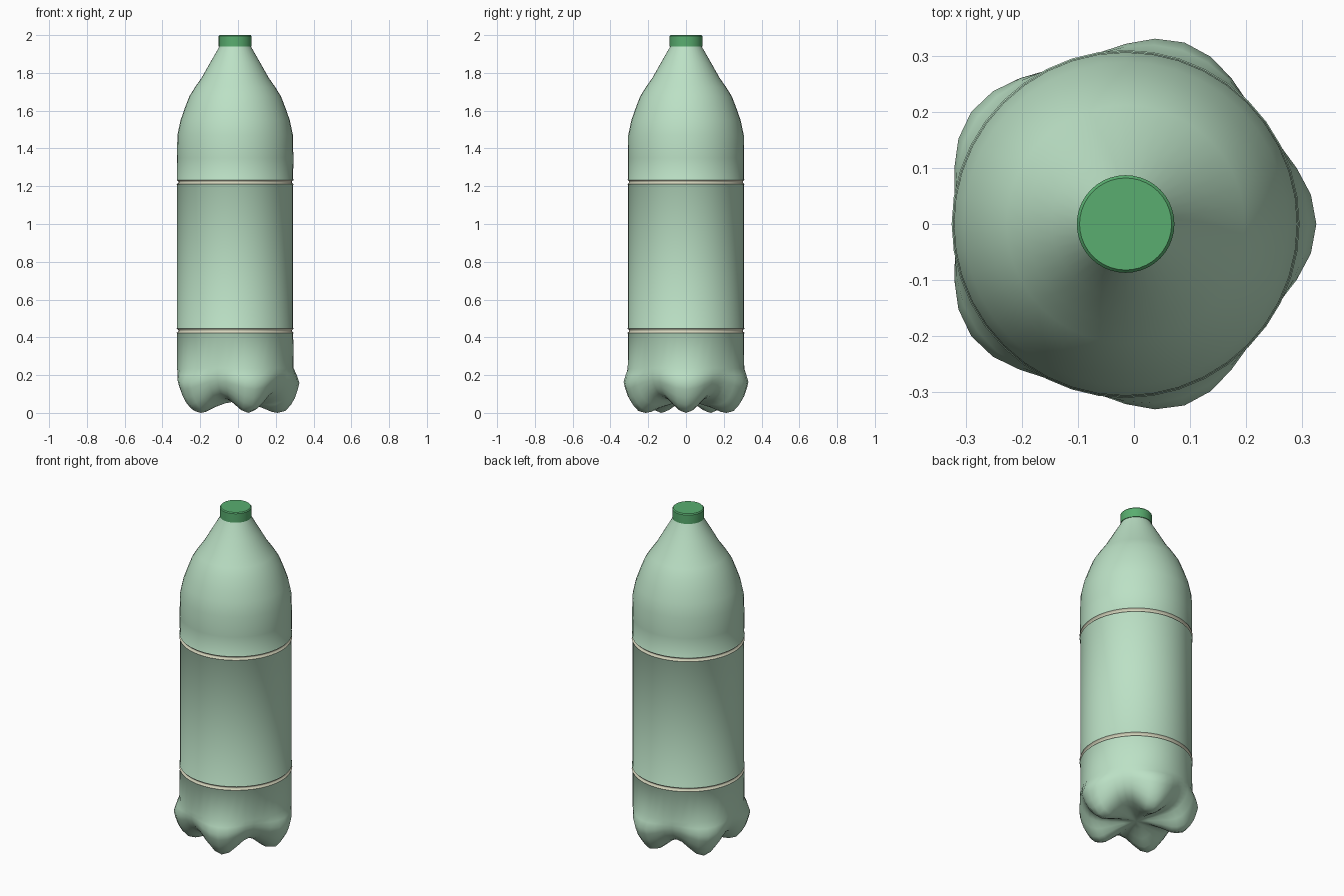
import bpy, bmesh
from math import pi, cos, sin, radians

if "Cube" in bpy.data.objects:
    bpy.data.objects.remove(bpy.data.objects["Cube"])

CX = -0.015   # bottle axis (one foot sticks out towards +x)
SEG = 40


def mat(name, c):
    m = bpy.data.materials.new(name)
    m.diffuse_color = (*c, 1)
    m.use_nodes = True
    m.node_tree.nodes["Principled BSDF"].inputs["Base Color"].default_value = m.diffuse_color
    return m


green = mat("pale_green", (0.50, 0.75, 0.56))
dark = mat("cap_green", (0.10, 0.42, 0.16))
cream = mat("cream", (0.66, 0.66, 0.50))


def lathe(name, rows, mats, tint=lambda z: 0, angle=35):
    """Rows of (lobe_r, lobe_z, valley_r, valley_z), blended five times round."""
    bm = bmesh.new()
    rings = []
    for lr, lz, vr, vz in rows:
        if lr == 0:
            rings.append([bm.verts.new((CX, 0, lz))] * SEG)
            continue
        ring = []
        for i in range(SEG):
            a = 2 * pi * i / SEG
            w = 0.5 + 0.5 * cos(5 * a)
            r, z = vr + (lr - vr) * w, vz + (lz - vz) * w
            ring.append(bm.verts.new((CX + r * cos(a), r * sin(a), z)))
        rings.append(ring)
    for p, q in zip(rings, rings[1:]):
        for i in range(SEG):
            j = (i + 1) % SEG
            vs = list(dict.fromkeys([p[i], p[j], q[j], q[i]]))
            f = bm.faces.new(vs)
            f.material_index = tint(sum(v.co.z for v in vs) / len(vs))
    bmesh.ops.recalc_face_normals(bm, faces=bm.faces)
    me = bpy.data.meshes.new(name)
    bm.to_mesh(me)
    bm.free()
    ob = bpy.data.objects.new(name, me)
    bpy.context.collection.objects.link(ob)
    for m in mats:
        me.materials.append(m)
    bpy.context.view_layer.objects.active = ob
    ob.select_set(True)
    bpy.ops.object.shade_smooth_by_angle(angle=radians(angle))
    ob.select_set(False)
    return ob


def plain(pts):
    return [(r, z, r, z) for r, z in pts]


def groove(z):
    return [(0.307, z - 0.016), (0.310, z - 0.011), (0.301, z - 0.004),
            (0.301, z + 0.004), (0.310, z + 0.011), (0.307, z + 0.016)]


# five-footed base: lobe profile against valley profile
base = [(0, 0.060, 0, 0.060),
        (0.07, 0.050, 0.07, 0.063),
        (0.14, 0.028, 0.14, 0.070),
        (0.195, 0.005, 0.195, 0.080),
        (0.225, 0.000, 0.225, 0.092),
        (0.265, 0.010, 0.255, 0.110),
        (0.295, 0.042, 0.273, 0.130),
        (0.317, 0.080, 0.287, 0.150),
        (0.332, 0.125, 0.297, 0.172),
        (0.340, 0.160, 0.302, 0.190),
        (0.326, 0.200, 0.306, 0.212),
        (0.310, 0.235, 0.307, 0.237)]

# straight wall with two grooves, then shoulder and neck
wall = plain(groove(0.435) + groove(1.222) + [
    (0.308, 1.35), (0.306, 1.47), (0.289, 1.55), (0.268, 1.61),
    (0.243, 1.675), (0.212, 1.725), (0.177, 1.775), (0.132, 1.855),
    (0.082, 1.942), (0.075, 1.96)])

lathe("bottle_body", base + wall, [green, cream],
      lambda z: int(min(abs(z - 0.435), abs(z - 1.222)) < 0.009), 60)

# screw cap
lathe("cap", plain([(0, 1.94), (0.087, 1.94), (0.087, 1.994),
                    (0.082, 2.0), (0, 2.0)]), [dark])
